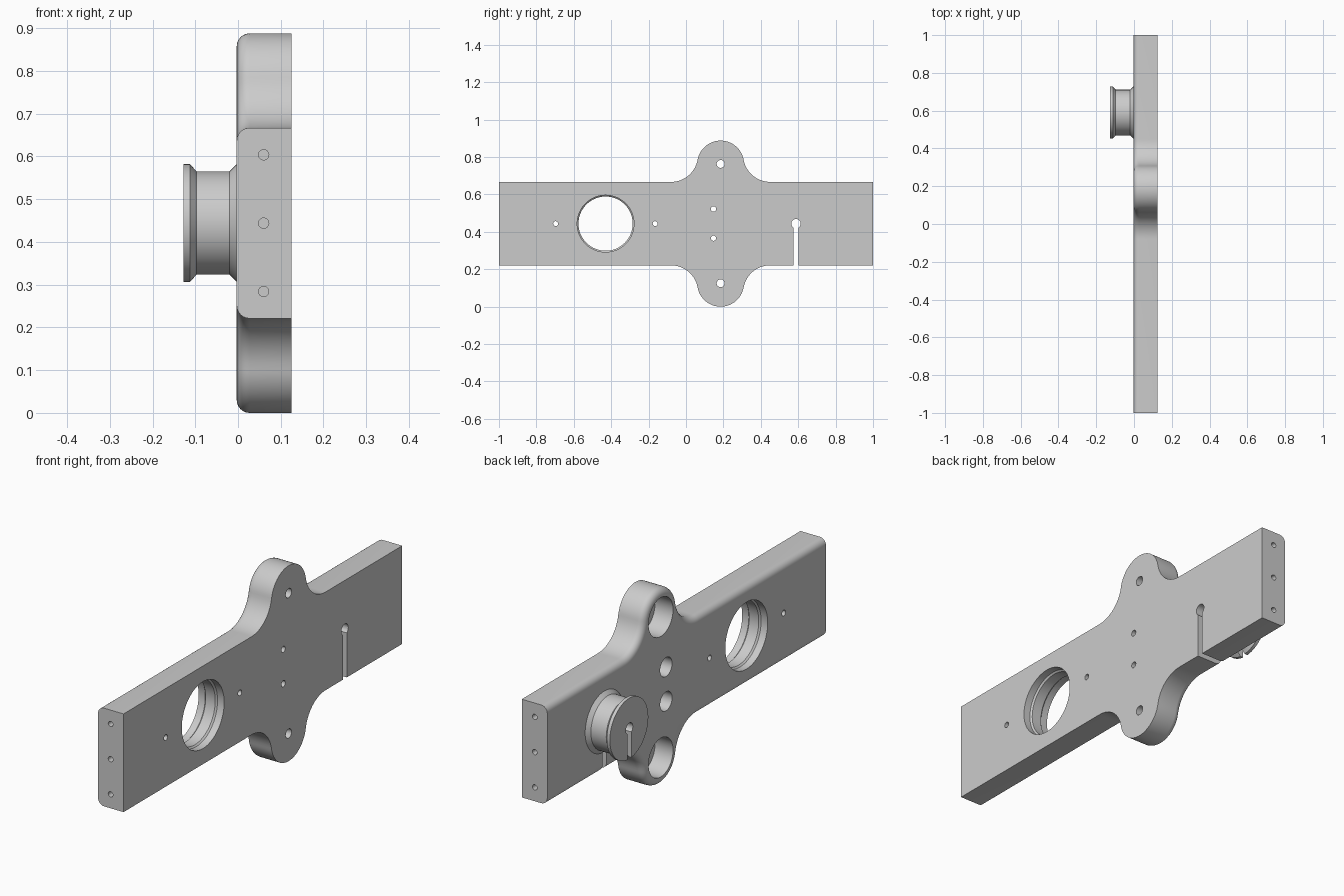
import bpy, bmesh, math
from mathutils import Matrix, Vector

if "Cube" in bpy.data.objects:
    bpy.data.objects.remove(bpy.data.objects["Cube"])

BACK, FACE = -0.003, 0.125        # plate thickness along x
MID_Z, HALF_H = 0.444, 0.223      # plate centre line and half height
LOBE_Y, LOBE_R, LOBE_OFF = 0.185, 0.125, 0.319
KEY_Y = 0.59

grey = bpy.data.materials.new("plain grey")
grey.use_nodes = True
colour = (0.6, 0.6, 0.6, 1)
grey.diffuse_color = colour
grey.node_tree.nodes["Principled BSDF"].inputs["Base Color"].default_value = colour


def make_object(name, bm):
    bmesh.ops.recalc_face_normals(bm, faces=bm.faces)
    mesh = bpy.data.meshes.new(name)
    bm.to_mesh(mesh)
    bm.free()
    ob = bpy.data.objects.new(name, mesh)
    bpy.context.collection.objects.link(ob)
    mesh.materials.append(grey)
    return ob


def lathe(name, profile, y, z, axis="X", steps=64):
    """Closed solid from (position along axis, radius) pairs."""
    bm = bmesh.new()
    rings = []
    for along, r in profile:
        ring = []
        for i in range(steps):
            a = math.tau * i / steps
            c, s = r * math.cos(a), r * math.sin(a)
            p = (along, y + c, z + s) if axis == "X" else (y + c, along, z + s)
            ring.append(bm.verts.new(p))
        rings.append(ring)
    for a, b in zip(rings, rings[1:]):
        for i in range(steps):
            j = (i + 1) % steps
            bm.faces.new((a[i], a[j], b[j], b[i]))
    bm.faces.new(rings[0])
    bm.faces.new(rings[-1])
    return make_object(name, bm)


def box(name, low, high):
    bm = bmesh.new()
    low, high = Vector(low), Vector(high)
    bmesh.ops.create_cube(bm, size=1, matrix=Matrix.Translation((low + high) / 2)
                          @ Matrix.Diagonal((*(high - low), 1)))
    return make_object(name, bm)


def cut(target, cutter):
    cutter.hide_render = True
    mod = target.modifiers.new("cut", "BOOLEAN")
    mod.operation, mod.solver, mod.object = "DIFFERENCE", "EXACT", cutter
    bpy.context.view_layer.objects.active = target
    bpy.ops.object.modifier_apply(modifier=mod.name)
    bpy.data.objects.remove(cutter)


def arc(cu, cv, r, start, end, n):
    return [(cu + r * math.cos(start + (end - start) * i / n),
             cv + r * math.sin(start + (end - start) * i / n)) for i in range(n + 1)]


# Outline: one quarter of the lobe and its concave blend, mirrored both ways
reach = 0.265
drop = LOBE_OFF - HALF_H
blend = (reach**2 + drop**2 - LOBE_R**2) / (2 * (LOBE_R + drop))
tilt = math.atan2(blend - drop, reach)
quarter = arc(0, LOBE_OFF, LOBE_R, math.pi / 2, tilt, 16)
quarter += arc(reach, HALF_H + blend, blend, math.pi + tilt, 1.5 * math.pi, 14)[1:]
left_half = [(-u, v) for u, v in reversed(quarter[1:])]
top = [(-1 - LOBE_Y, HALF_H)] + left_half + quarter + [(1 - LOBE_Y, HALF_H)]
outline = top + [(u, -v) for u, v in reversed(top)]

# Plate: extruded outline with the long back edges rounded
bm = bmesh.new()
base = bm.faces.new([bm.verts.new((BACK, LOBE_Y + u, MID_Z + v)) for u, v in outline])
extruded = bmesh.ops.extrude_face_region(bm, geom=[base], use_keep_orig=True)
moved = [g for g in extruded["geom"] if isinstance(g, bmesh.types.BMVert)]
bmesh.ops.translate(bm, verts=moved, vec=(FACE - BACK, 0, 0))
bmesh.ops.recalc_face_normals(bm, faces=bm.faces)
rim = [e for e in bm.edges
       if all(abs(v.co.x - BACK) < 1e-5 for v in e.verts)
       and not all(abs(v.co.y) > 0.999 for v in e.verts)]
bmesh.ops.bevel(bm, geom=rim, offset=0.03, segments=6, profile=0.5, affect="EDGES")
plate = make_object("plate", bm)

# Round spool on the back
spool = lathe("spool", [(-0.127, 0.138), (-0.112, 0.138), (-0.097, 0.121),
                        (-0.02, 0.121), (BACK, 0.138), (0.01, 0.138)], KEY_Y, MID_Z)

# Large stepped opening
cut(plate, lathe("opening", [(-0.05, 0.152), (0.03, 0.152), (0.037, 0.145),
                             (0.085, 0.145), (0.092, 0.152), (0.2, 0.152)], -0.43, MID_Z))

# Small through holes beside the opening
for y in (-0.697, -0.165):
    cut(plate, lathe("pin_hole", [(-0.05, 0.013), (0.2, 0.013)], y, MID_Z, steps=24))

# Counterbored holes in the lobes and the middle
for y, off, small, wide in ((LOBE_Y, LOBE_OFF, 0.021, 0.088), (0.147, 0.078, 0.014, 0.043)):
    for side in (-1, 1):
        profile = [(-0.05, wide), (0.088, wide), (0.088, small), (0.2, small)]
        cut(plate, lathe("counterbore", profile, y, MID_Z + side * off, steps=40))

# Blind holes in both ends
for end in (-1, 1):
    for off in (-0.16, 0, 0.16):
        cut(plate, lathe("end_hole", [(end * 0.88, 0.012), (end * 1.05, 0.012)],
                         0.06, MID_Z + off, axis="Y", steps=24))

# Keyhole slot through plate and spool
for part in (plate, spool):
    cut(part, lathe("key_hole", [(-0.2, 0.025), (0.2, 0.025)], KEY_Y - 0.002, MID_Z, steps=32))
    cut(part, box("key_slot", (-0.2, KEY_Y - 0.016, 0.1), (0.2, KEY_Y + 0.012, MID_Z)))

# Smooth curved walls, sharp edges kept
for part in (plate, spool):
    bpy.ops.object.select_all(action="DESELECT")
    part.select_set(True)
    bpy.context.view_layer.objects.active = part
    bpy.ops.object.shade_smooth_by_angle(angle=math.radians(25))
